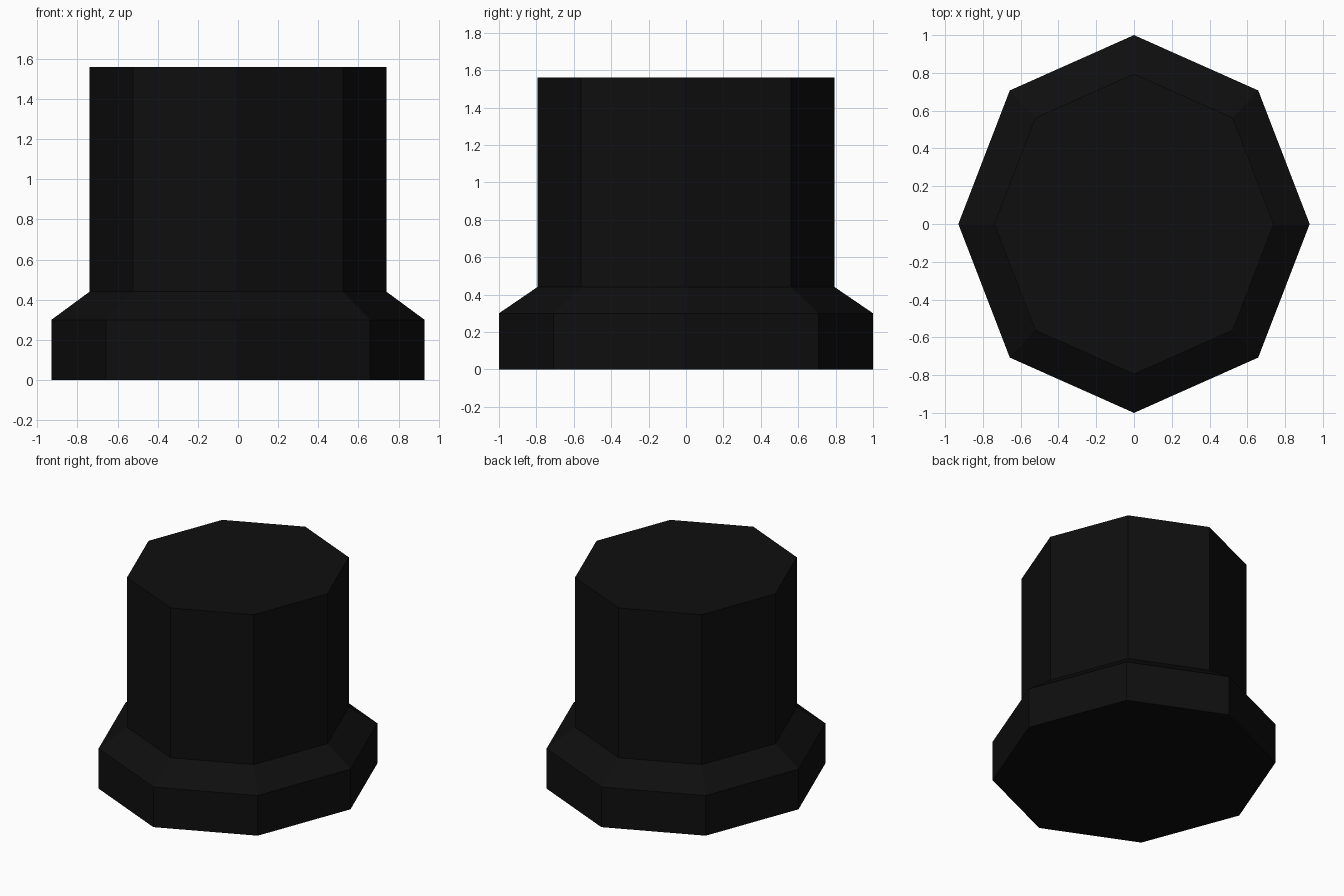
import bpy, bmesh, math

if "Cube" in bpy.data.objects:
    bpy.data.objects.remove(bpy.data.objects["Cube"])

SIDES = 8

# Single near-black material
black = bpy.data.materials.new("near_black")
black.diffuse_color = (0.0045, 0.0045, 0.0045, 1.0)
black.use_nodes = True
black.node_tree.nodes["Principled BSDF"].inputs["Base Color"].default_value = black.diffuse_color

# Stacked elliptical octagon rings: (radius x, radius y, z)
profile = [(0.93, 1.0, 0.0), (0.93, 1.0, 0.30), (0.74, 0.795, 0.44), (0.74, 0.795, 1.56)]

bm = bmesh.new()
rings = []
for rx, ry, z in profile:
    rings.append([bm.verts.new((rx * math.cos(2 * math.pi * i / SIDES),
                                ry * math.sin(2 * math.pi * i / SIDES), z))
                  for i in range(SIDES)])

# Side walls of flange, slope and post
for low, high in zip(rings, rings[1:]):
    for i in range(SIDES):
        j = (i + 1) % SIDES
        bm.faces.new((low[i], low[j], high[j], high[i]))

# Bottom and top caps
bm.faces.new(list(reversed(rings[0])))
bm.faces.new(rings[-1])
bmesh.ops.recalc_face_normals(bm, faces=bm.faces)

mesh = bpy.data.meshes.new("flanged_post")
bm.to_mesh(mesh)
bm.free()
mesh.materials.append(black)
bpy.context.collection.objects.link(bpy.data.objects.new("flanged_post", mesh))
